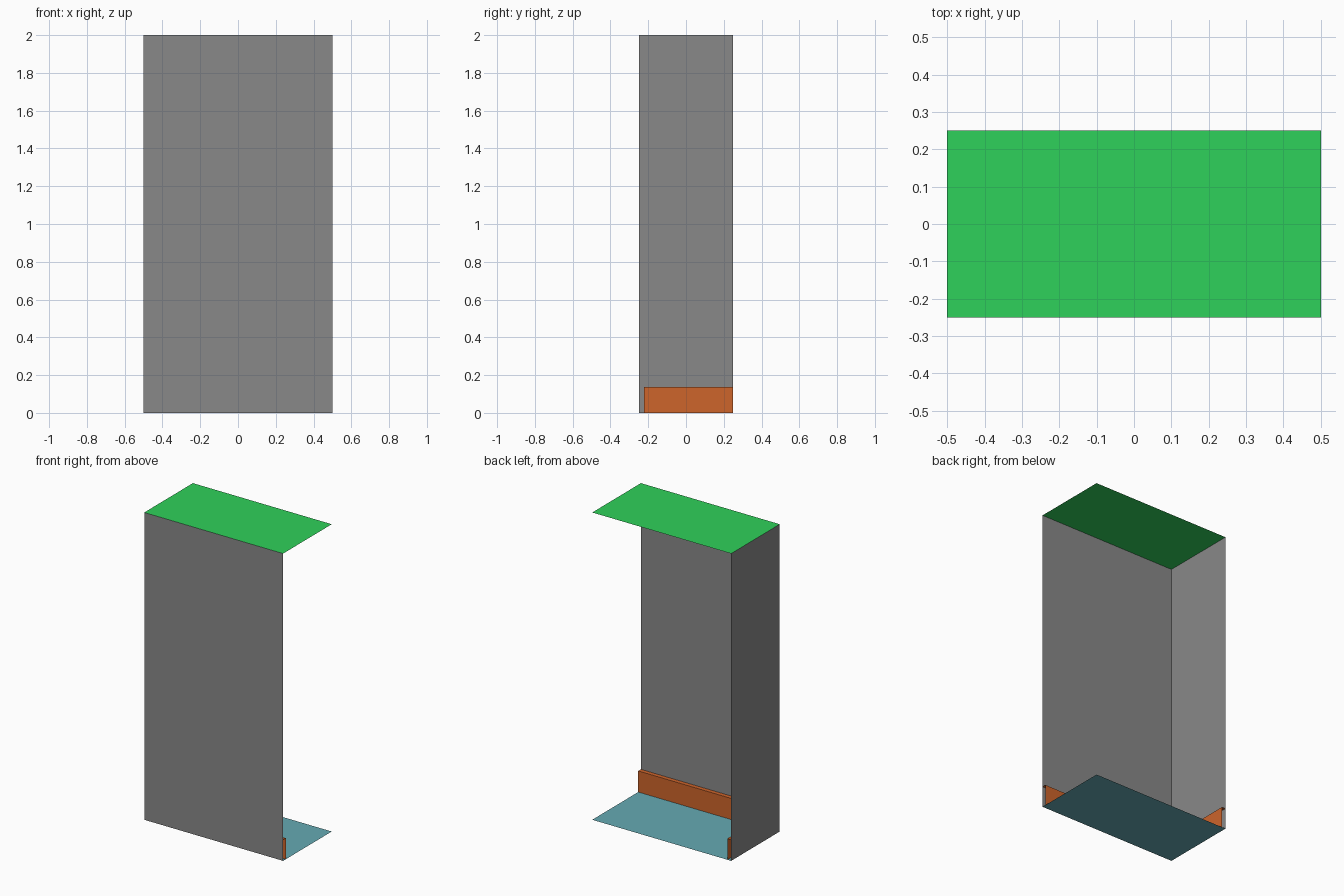
import bpy
import bmesh

HALF_X, HALF_Y, HEIGHT = 0.5, 0.25, 2.0
BOARD_DEPTH, BOARD_HEIGHT = 0.0275, 0.1375

cube = bpy.data.objects.get("Cube")
if cube:
    bpy.data.objects.remove(cube, do_unlink=True)


def material(name, rgb):
    mat = bpy.data.materials.new(name)
    mat.use_nodes = True
    mat.diffuse_color = (*rgb, 1)
    mat.node_tree.nodes["Principled BSDF"].inputs["Base Color"].default_value = (*rgb, 1)
    return mat


def add_object(name, bm, mat):
    mesh = bpy.data.meshes.new(name)
    bm.to_mesh(mesh)
    bm.free()
    mesh.materials.append(mat)
    obj = bpy.data.objects.new(name, mesh)
    bpy.context.collection.objects.link(obj)


def corner_path(inset):
    """Plan line along the front wall, then along the side wall."""
    x, y = inset - HALF_X, inset - HALF_Y
    return [(HALF_X, y), (x, y), (x, HALF_Y)]


def sweep(name, profile, mat):
    """Sweep open (inset, height) profile points round the mitred corner."""
    bm = bmesh.new()
    rows = [[bm.verts.new((x, y, z)) for x, y in corner_path(inset)]
            for inset, z in profile]
    for low, high in zip(rows, rows[1:]):
        for i in range(len(low) - 1):
            bm.faces.new((low[i], low[i + 1], high[i + 1], high[i]))
    add_object(name, bm, mat)


def sheet(name, z, mat, face_down=False):
    """Flat rectangular sheet covering the whole plan."""
    bm = bmesh.new()
    corners = [(-1, -1), (1, -1), (1, 1), (-1, 1)]
    face = bm.faces.new([bm.verts.new((sx * HALF_X, sy * HALF_Y, z)) for sx, sy in corners])
    if face_down:
        face.normal_flip()
    add_object(name, bm, mat)


grey = material("wall grey", (0.25, 0.25, 0.25))
orange = material("skirting orange", (0.61, 0.128, 0.024))
green = material("ceiling green", (0.028, 0.635, 0.103))
teal = material("floor teal", (0.13, 0.40, 0.45))

# Two walls meeting at a corner, open on the other two sides
sweep("walls", [(0, 0), (0, HEIGHT)], grey)

# Open-ended skirting board: face and top edge
sweep("skirting_board",
      [(BOARD_DEPTH, 0), (BOARD_DEPTH, BOARD_HEIGHT), (0, BOARD_HEIGHT)], orange)

# Floor and ceiling
sheet("floor", 0, teal)
sheet("ceiling", HEIGHT, green, face_down=True)
